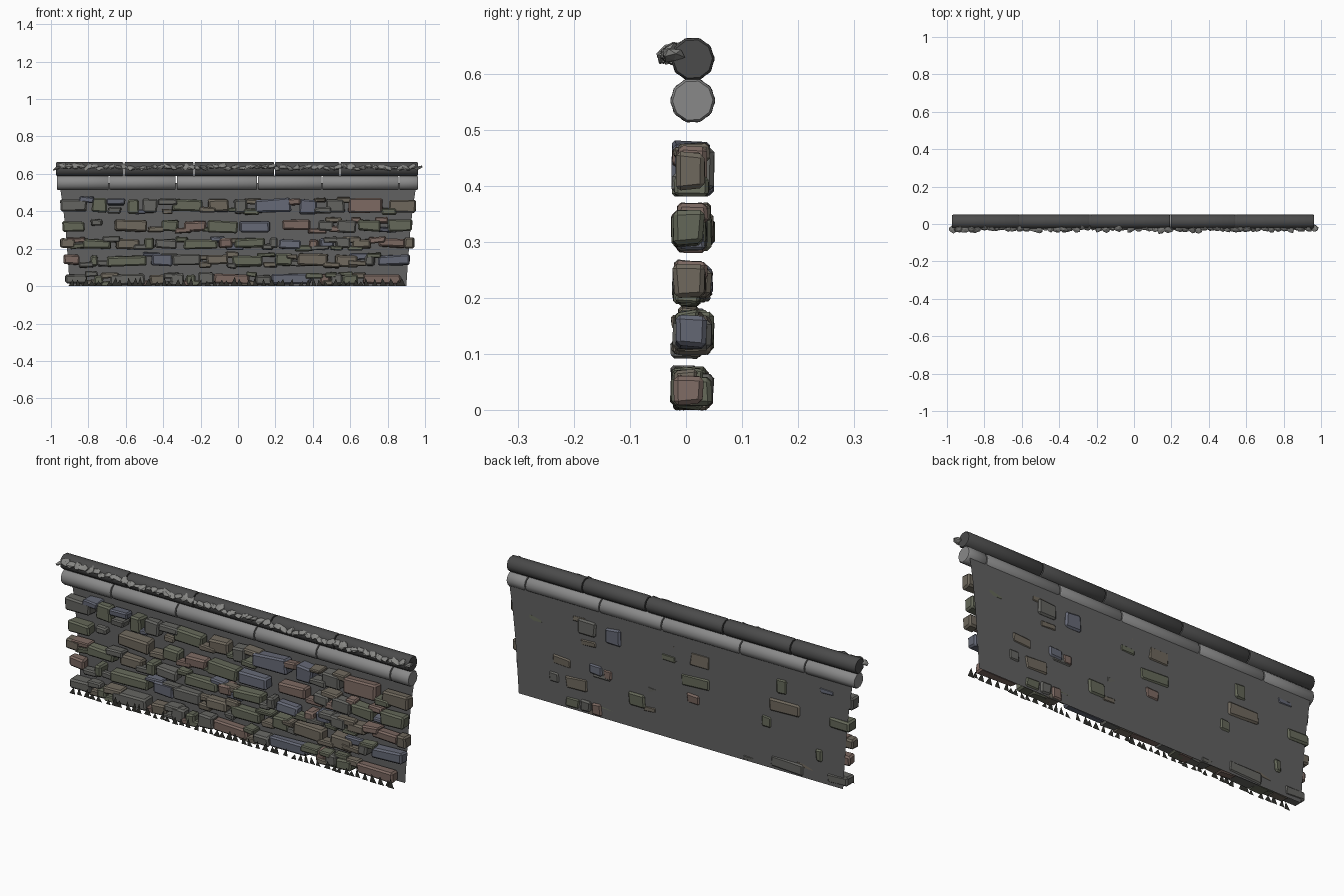
import bpy, bmesh, random, math
from mathutils import Vector, Matrix, Euler

if "Cube" in bpy.data.objects:
    bpy.data.objects.remove(bpy.data.objects["Cube"])

R = random.Random(7)
U = R.uniform


def mat(name, c):
    m = bpy.data.materials.new(name)
    m.diffuse_color = (*c, 1)
    m.use_nodes = True
    m.node_tree.nodes["Principled BSDF"].inputs["Base Color"].default_value = m.diffuse_color
    return m


STONE = [mat("stone_" + n, c) for n, c in (
    ("tan", (.16, .14, .11)), ("grey", (.13, .13, .12)), ("moss", (.13, .14, .10)),
    ("rose", (.20, .14, .12)), ("slate", (.13, .14, .18)))]
MORTAR = mat("mortar", (.12, .12, .12))
CAP_LOW = mat("coping_grey", (.25, .25, .25))
CAP_TOP = mat("coping_dark", (.07, .07, .07))
RUBBLE = mat("rubble_grey", (.24, .24, .23))
GRASS = mat("grass_dark", (.03, .03, .025))


def finish(name, bm, mats):
    me = bpy.data.meshes.new(name)
    bm.to_mesh(me)
    bm.free()
    for m in mats:
        me.materials.append(m)
    ob = bpy.data.objects.new(name, me)
    bpy.context.collection.objects.link(ob)
    return ob


def add_stone(bm, x, z, w, h, y0, y1):
    """One chamfered, slightly crooked block."""
    b = bmesh.new()
    bmesh.ops.create_cube(b, size=1)
    for v in b.verts:
        v.co = Vector((v.co.x * w, v.co.y * (y1 - y0), v.co.z * h))
        v.co += Vector((U(-.005, .005), U(-.003, .003), U(-.004, .004)))
    bmesh.ops.bevel(b, geom=b.edges[:], offset=min(.008, h * .2), segments=1,
                    affect='EDGES', profile=.5)
    b.transform(Matrix.Translation((x, (y0 + y1) / 2, z)) @ Matrix.Rotation(U(-.05, .05), 4, 'Y'))
    lowest = min(v.co.z for v in b.verts)
    if lowest < 0:
        b.transform(Matrix.Translation((0, 0, -lowest)))
    k = R.choice((0, 0, 1, 1, 2, 2, 3, 4))
    for f in b.faces:
        f.material_index = k
    tmp = bpy.data.meshes.new("tmp")
    b.to_mesh(tmp)
    b.free()
    bm.from_mesh(tmp)
    bpy.data.meshes.remove(tmp)


# Stone courses: (height of centre, stone height, start/end pairs in hundredths)
ROWS = [
    (.036, .058, [-92, -81, -77, -72, -68, -50, -47, -39, -36, -29, -28, -23, -21, -13, -13, 6,
                  9, 18, 18, 39, 44, 49, 50, 56, 56, 64, 67, 87]),
    (.138, .060, [-93, -85, -79, -75, -70, -49, -46, -35, -35, -20, -17, -5, -3, 13, 20, 29,
                  32, 48, 52, 64, 68, 73, 75, 92]),
    (.228, .055, [-95, -87, -83, -68, -65, -53, -50, -45, -44, -33, -29, -11, -10, -3, -2, 14,
                  17, 21, 22, 34, 38, 43, 44, 51, 52, 60, 61, 71, 75, 89, 89, 94]),
    (.322, .064, [-94, -82, -66, -49, -41, -32, -29, -17, -16, 0, 1, 17, 24, 39, 43, 51,
                  53, 63, 64, 76, 80, 93]),
    (.428, .072, [-95, -81, -78, -70, -59, -53, -51, -43, -35, -19, -16, -5, -2, 5, 9, 28,
                  33, 42, 47, 57, 59, 77, 81, 95]),
]
for i, (z, h, xs) in enumerate(ROWS):
    bm = bmesh.new()
    for a, b in zip(xs[::2], xs[1::2]):
        back = U(.043, .050) if R.random() < .35 else U(.030, .038)
        add_stone(bm, (a + b) / 200, z + U(-.005, .005), (b - a) / 100, h * U(.8, 1.08),
                  U(-.026, -.014), back)
    # small filler stones in the gaps
    for b, a in zip(xs[1::2], xs[2::2]):
        for s in (-1, 1):
            if R.random() < .55:
                add_stone(bm, (a + b) / 200 + U(-.02, .02), z + s * h * U(.25, .5), U(.05, .1),
                          U(.022, .034), U(-.026, -.01), U(.02, .044))
    finish(f"stone_course_{i + 1}", bm, STONE)

# Mortar sheet, flaring towards the top
bm = bmesh.new()
prev = None
for z, x in ((0, .9), (.12, .908), (.28, .92), (.42, .935), (.55, .955)):
    cur = [bm.verts.new((s * x, .04, z)) for s in (-1, 1)]
    if prev:
        bm.faces.new((prev[0], prev[1], cur[1], cur[0]))
    prev = cur
finish("mortar_sheet", bm, [MORTAR])


# Coping rolls made of ten-sided lengths
def coping(name, z, r, joints, m):
    bm = bmesh.new()
    for a, b in zip(joints, joints[1:]):
        a, b = a + .003, b - .003
        rot = U(-.1, .1)
        rings = []
        for x, k in ((a, .9), (a + .006, 1), (b - .006, 1), (b, .9)):
            rings.append([bm.verts.new((x, .012 + r * k * math.cos(rot + t * math.tau / 10),
                                        z + r * k * math.sin(rot + t * math.tau / 10)))
                          for t in range(10)])
        for p, q in zip(rings, rings[1:]):
            for t in range(10):
                bm.faces.new((p[t], p[t - 1], q[t - 1], q[t]))
        bm.faces.new(rings[0])
        bm.faces.new(rings[-1][::-1])
    bmesh.ops.recalc_face_normals(bm, faces=bm.faces[:])
    ob = finish(name, bm, [m])
    bpy.context.view_layer.objects.active = ob
    ob.select_set(True)
    bpy.ops.object.shade_smooth_by_angle(angle=math.radians(40))
    ob.select_set(False)


coping("lower_coping", .552, .040, (-.97, -.69, -.33, .105, .45, .86, .965), CAP_LOW)
coping("upper_coping", .626, .039, (-.975, -.61, -.235, .195, .545, .965), CAP_TOP)

# Jagged rubble along the front of the upper coping
bm = bmesh.new()
N = 60
for i in range(N):
    x = -.968 + 1.932 * i / (N - 1)
    b = bmesh.ops.create_icosphere(bm, subdivisions=1, radius=1)["verts"]
    rot = Euler((U(.2, .8), U(-.35, .35), U(-.5, .5))).to_matrix()
    size = Vector((U(.024, .034), U(.018, .026), U(.007, .012)))
    c = Vector((x, U(-.030, -.018), U(.630, .642)))
    for v in b:
        v.co = c + rot @ (v.co * U(.75, 1.12) * size)
        v.co.x = max(-1, min(1, v.co.x))
        v.co.y = max(-.055, v.co.y)
finish("rubble_edge", bm, [RUBBLE])

# Flat grass blades at the foot of the wall
bm = bmesh.new()
for i in range(48):
    x = -.89 + 1.78 * i / 47 + U(-.015, .015)
    w, h, y = U(.012, .02), U(.025, .05), U(-.042, -.032)
    bm.faces.new([bm.verts.new(p) for p in
                  ((x - w, y, 0), (x + w, y, 0), (x + U(-.01, .01), y, h))])
finish("grass_blades", bm, [GRASS])
